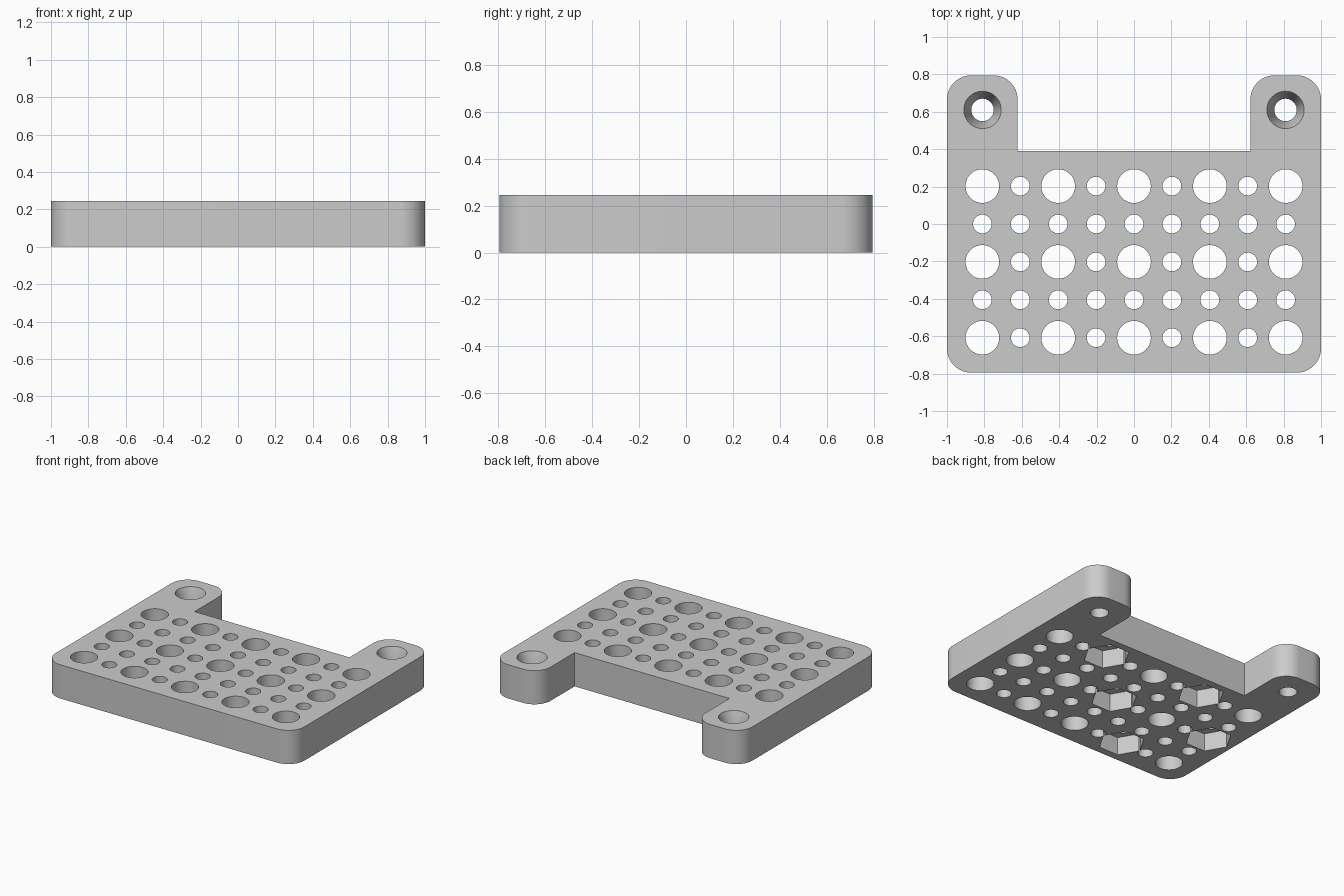
import bpy, bmesh, math
from mathutils import Matrix, Vector

if "Cube" in bpy.data.objects:
    bpy.data.objects.remove(bpy.data.objects["Cube"])

HEIGHT, PITCH = 0.245, 0.2027
HALF_X, HALF_Y = 1.0, 0.795
NOTCH_X, NOTCH_Y, CORNER = 0.622, 0.39, 0.13

grey = bpy.data.materials.new("plain grey")
grey.use_nodes = True
grey.diffuse_color = (0.6, 0.6, 0.6, 1)
grey.node_tree.nodes["Principled BSDF"].inputs["Base Color"].default_value = (0.6, 0.6, 0.6, 1)


def make_object(name, bm):
    bmesh.ops.recalc_face_normals(bm, faces=bm.faces)
    mesh = bpy.data.meshes.new(name)
    bm.to_mesh(mesh)
    bm.free()
    mesh.materials.append(grey)
    obj = bpy.data.objects.new(name, mesh)
    bpy.context.collection.objects.link(obj)
    return obj


def add_cone(bm, x, y, z0, z1, r0, r1, sides=48):
    bmesh.ops.create_cone(bm, cap_ends=True, segments=sides, radius1=r0, radius2=r1,
                          depth=z1 - z0, matrix=Matrix.Translation((x, y, (z0 + z1) / 2)))


def rounded(cx, cy, start, steps=12):
    return [(cx + CORNER * math.cos(a), cy + CORNER * math.sin(a))
            for a in (math.radians(start + 90 * i / steps) for i in range(steps + 1))]


# Plate outline: right half, then its mirror
half = rounded(HALF_X - CORNER, CORNER - HALF_Y, -90)
half += rounded(HALF_X - CORNER, HALF_Y - CORNER, 0)
half += rounded(NOTCH_X + CORNER, HALF_Y - CORNER, 90)
half.append((NOTCH_X, NOTCH_Y))
outline = half + [(-x, y) for x, y in reversed(half)]

bm = bmesh.new()
base = bm.faces.new([bm.verts.new((x, y, 0)) for x, y in outline])
top = bmesh.ops.extrude_face_region(bm, geom=[base])
bmesh.ops.translate(bm, vec=Vector((0, 0, HEIGHT)),
                    verts=[v for v in top["geom"] if isinstance(v, bmesh.types.BMVert)])
plate = make_object("perforated_plate", bm)

# Through holes on a grid, with nut pockets below every other large hole
holes, pockets, sinks = bmesh.new(), bmesh.new(), bmesh.new()
for i in range(-4, 5):
    for j in range(-2, 3):
        x, y = i * PITCH, (j - 2) * PITCH + PITCH
        y = (j - 1) * PITCH
        large = i % 2 == 0 and j % 2 == 0
        r = 0.09 if large else 0.05
        add_cone(holes, x, y, -0.1, HEIGHT + 0.1, r, r)
        if large and (i + j) % 4 == 0:
            add_cone(pockets, x, y, -0.1, 0.13, 0.155, 0.155, 6)

# Hexagon corners must point along x
corner = max(pockets.verts, key=lambda v: v.co.x).co
if abs(corner.x - 4 * PITCH - 0.155) > 0.005:
    for v in pockets.verts:
        cx = round(v.co.x / (2 * PITCH)) * 2 * PITCH
        cy = (round((v.co.y / PITCH + 1) / 2) * 2 - 1) * PITCH
        dx, dy = v.co.x - cx, v.co.y - cy
        v.co.x, v.co.y = cx - dy, cy + dx

# Countersunk screw holes in the two tabs
screws = bmesh.new()
for x in (-0.81, 0.81):
    add_cone(screws, x, 0.61, -0.1, HEIGHT + 0.1, 0.06, 0.06)
    add_cone(sinks, x, 0.61, 0.125, HEIGHT + 0.012, 0.06, 0.104)

for name, cut in (("holes", holes), ("nut_pockets", pockets),
                  ("screw_holes", screws), ("countersinks", sinks)):
    cutter = make_object(name + "_cutter", cut)
    cutter.hide_render = True
    mod = plate.modifiers.new(name, "BOOLEAN")
    mod.operation, mod.solver, mod.object = "DIFFERENCE", "EXACT", cutter

# Apply the cuts, then drop the cutters
bpy.context.view_layer.update()
evaluated = plate.evaluated_get(bpy.context.evaluated_depsgraph_get())
result = bpy.data.meshes.new_from_object(evaluated)
cutters = [m.object for m in plate.modifiers]
plate.modifiers.clear()
plate.data = result
result.materials.clear()
result.materials.append(grey)
for cutter in cutters:
    bpy.data.objects.remove(cutter)

bpy.ops.object.select_all(action="DESELECT")
plate.select_set(True)
bpy.context.view_layer.objects.active = plate
bpy.ops.object.shade_smooth_by_angle(angle=math.radians(30))
